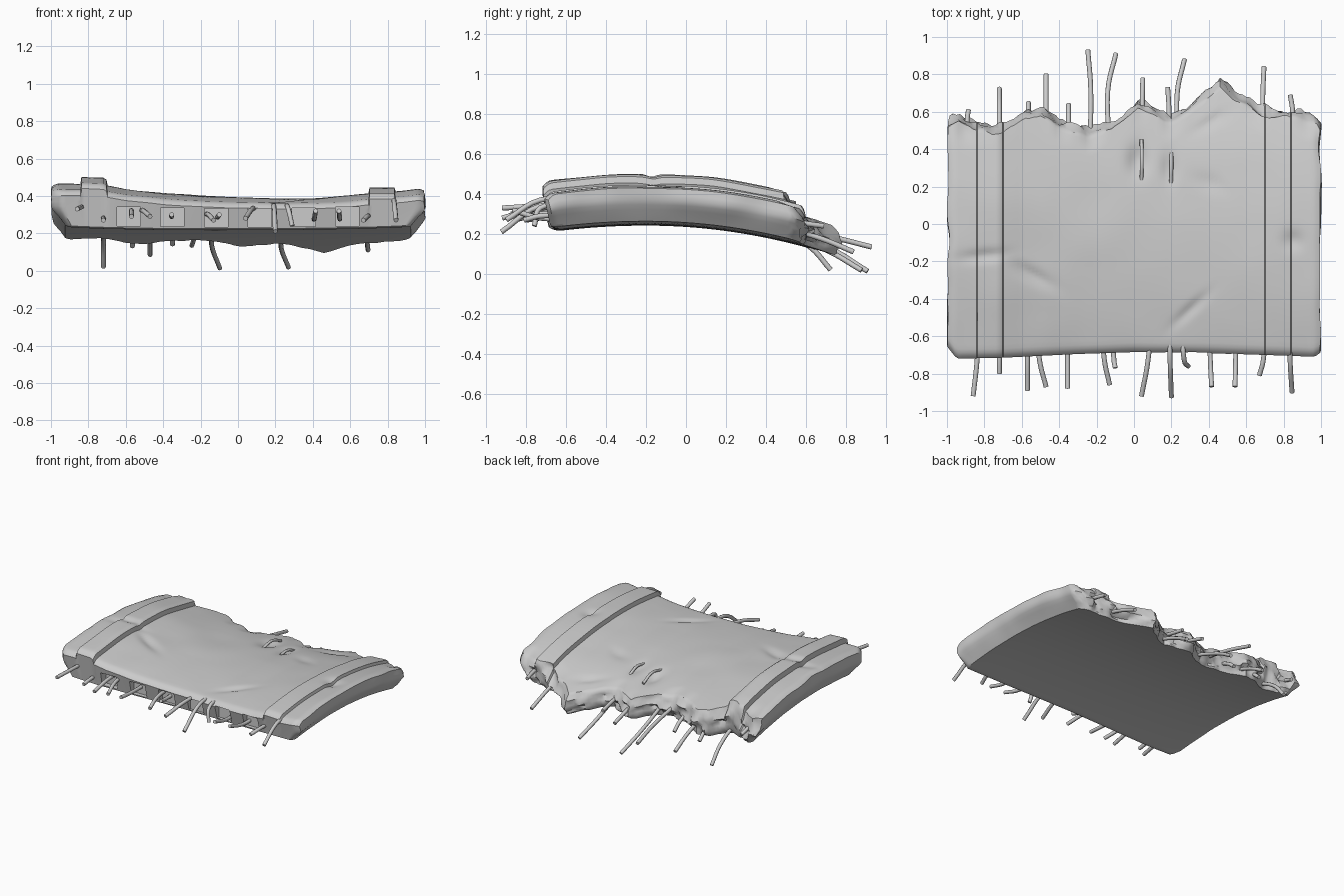
import bpy, bmesh, math
from mathutils import Vector, noise

if "Cube" in bpy.data.objects:
    bpy.data.objects.remove(bpy.data.objects["Cube"])


def interp(pts, x):
    # piecewise linear profile lookup
    if x <= pts[0][0]:
        return pts[0][1]
    for (a, p), (b, q) in zip(pts, pts[1:]):
        if x <= b:
            return p + (q - p) * (x - a) / (b - a)
    return pts[-1][1]


def bend(y):
    # sag of the slab along its length
    return 0.035 - (0.14 if y < -0.2 else 0.17) * (y + 0.2) ** 2


# cross-section of the deck with raised kerbs, at the front end
TOP = [(-1, .415), (-.97, .43), (-.843, .43), (-.837, .467), (-.72, .462), (-.703, .452), (-.697, .42),
       (-.6, .402), (-.4, .38), (-.2, .366), (0, .358), (.2, .352), (.4, .354), (.6, .366), (.697, .377),
       (.703, .408), (.837, .412), (.843, .392), (.97, .405), (1, .395)]
# broken back edge and front edge seen from above
BACK = [(-1, .55), (-.94, .585), (-.86, .535), (-.75, .52), (-.65, .55), (-.58, .6), (-.5, .62), (-.4, .55),
        (-.23, .505), (-.12, .54), (-.05, .59), (.02, .65), (.1, .62), (.2, .575), (.28, .62), (.35, .68),
        (.46, .77), (.55, .69), (.68, .61), (.85, .605), (.97, .575), (1, .54)]
FRONT = [(-1, -.66), (-.95, -.72), (-.7, -.715), (-.3, -.695), (0, -.685), (.3, -.688), (.7, -.7), (.97, -.71), (1, -.69)]
# surface damage: x, y, radius x, radius y, depth, rotation
DENTS = [(-.55, -.27, .13, .035, .018, -.5), (-.8, -.17, .12, .03, .016, .1), (.3, -.46, .12, .025, .014, .75),
         (.85, -.09, .05, .05, .018, 0), (.02, .34, .05, .08, .03, 0), (.19, .3, .04, .08, .02, 0),
         (.42, .55, .1, .03, .012, .5), (.4, .22, .08, .04, .01, -.4), (-.9, .5, .05, .06, .015, .4)]


def damage(x, y):
    total = 0
    for cx, cy, rx, ry, d, r in DENTS:
        u = (x - cx) * math.cos(r) + (y - cy) * math.sin(r)
        v = -(x - cx) * math.sin(r) + (y - cy) * math.cos(r)
        total += d * math.exp(-(u / rx) ** 2 - (v / ry) ** 2)
    return total


# columns, with doubled columns at the kerb steps
XS = []
for i in range(101):
    x = round(-1 + i * .02, 3)
    XS += [x - .003, x + .003] if abs(x) in (.84, .7) else [x]
VS = [0, .006, .014, .025, .04] + [.06 + .94 * i / 64 for i in range(65)]
WS = [0, .08, .2, .35, .5, .65, .8, .93, 1]


def slab_point(i, j, k):
    x, v, w = XS[i], VS[j], WS[k]
    front = interp(FRONT, x) + .03 * (1 - w)
    rough = noise.noise(Vector((x * 9, w * 3.2, 4))) * .05 + noise.noise(Vector((x * 22, w * 6, 9))) * .025
    inner = math.sin(math.pi * w)
    ragged = interp(BACK, x) - .035 * (1 - inner) * (1 if w > .5 else .8) + rough * (.4 + inner * .6)
    y = front + (ragged - front) * v
    d = y - front
    edge = max(0, 1 - d / .045) ** 2 * .025
    zt = interp(TOP, x) + bend(y) - edge - damage(x, y)
    zt += .006 * noise.noise(Vector((x * 4, y * 4, 1)))
    zt -= .05 * max(0, v - .93) / .07 * max(0, noise.noise(Vector((x * 7, 2, 2))))
    zb = .207 + .022 * x * x + bend(y) + max(0, 1 - d / .03) ** 2 * .012
    z = zb + (zt - zb) * w
    # tapered sides with a slightly worn outline
    taper = max(0, 1 - w / .6)
    x *= 1 - .075 * taper * abs(x) ** 6
    x += math.copysign(.014, x) * abs(x) ** 20 * (noise.noise(Vector((x * 2, y * 6, w))) - .4)
    return x, y, z


# broken slab: skin of a mapped grid block
bm = bmesh.new()
cache = {}


def vert(*key):
    if key not in cache:
        cache[key] = bm.verts.new(slab_point(*key))
    return cache[key]


I, J, K = len(XS) - 1, len(VS) - 1, len(WS) - 1
for k in (0, K):
    for i in range(I):
        for j in range(J):
            bm.faces.new([vert(i, j, k), vert(i + 1, j, k), vert(i + 1, j + 1, k), vert(i, j + 1, k)])
for j in (0, J):
    for i in range(I):
        for k in range(K):
            bm.faces.new([vert(i, j, k), vert(i + 1, j, k), vert(i + 1, j, k + 1), vert(i, j, k + 1)])
for i in (0, I):
    for j in range(J):
        for k in range(K):
            bm.faces.new([vert(i, j, k), vert(i, j + 1, k), vert(i, j + 1, k + 1), vert(i, j, k + 1)])
bmesh.ops.recalc_face_normals(bm, faces=bm.faces)


def add_object(name, bmx):
    me = bpy.data.meshes.new(name)
    bmx.to_mesh(me)
    bmx.free()
    ob = bpy.data.objects.new(name, me)
    bpy.context.collection.objects.link(ob)
    return ob


slab = add_object("broken_road_slab", bm)

# pockets in the front face
cb = bmesh.new()
for n in range(6):
    x = -.585 + n * .234
    made = bmesh.ops.create_cube(cb, size=1)["verts"]
    for v in made:
        v.co = Vector((x + v.co.x * .125, -.72 + v.co.y * .16, .283 + .02 * x * x + v.co.z * .1))
cutter = add_object("pocket_cutter", cb)
cutter.hide_render = True
mod = slab.modifiers.new("pockets", "BOOLEAN")
mod.object = cutter
mod.operation = "DIFFERENCE"
mod.solver = "EXACT"
bpy.ops.object.select_all(action="DESELECT")
slab.select_set(True)
bpy.context.view_layer.objects.active = slab
bpy.ops.object.modifier_apply(modifier="pockets")
bpy.data.objects.remove(cutter)
bpy.ops.object.shade_smooth_by_angle(angle=math.radians(40))


def rod(name, points, radius=.013):
    # reinforcing bar as a round bevelled curve
    cu = bpy.data.curves.new(name, "CURVE")
    cu.dimensions = "3D"
    cu.bevel_depth = radius
    cu.bevel_resolution = 2
    cu.resolution_u = 5
    cu.use_fill_caps = True
    sp = cu.splines.new("BEZIER")
    sp.bezier_points.add(len(points) - 1)
    for p, co in zip(sp.bezier_points, points):
        p.co = co
        p.handle_left_type = p.handle_right_type = "AUTO"
    ob = bpy.data.objects.new(name, cu)
    bpy.context.collection.objects.link(ob)


# front bars: root x, tip x, tip y, root z, tip z
for x0, x1, y1, z0, z1 in [(-.83, -.86, -.92, .34, .33), (-.72, -.72, -.8, .28, .27), (-.57, -.57, -.89, .32, .29),
                           (-.52, -.47, -.87, .32, .29), (-.355, -.355, -.88, .29, .3), (-.17, -.13, -.86, .3, .27),
                           (-.11, -.1, -.77, .29, .3), (.09, .04, -.92, .33, .28), (.19, .2, -.925, .34, .21),
                           (.26, .29, -.76, .33, .24), (.405, .415, -.87, .28, .32), (.545, .54, -.87, .28, .32),
                           (.7, .67, -.81, .29, .27), (.83, .845, -.9, .37, .27)]:
    rod("front_bar", [(x0, -.55, z0), (x0 + (x1 - x0) * .3, -.73, z0), (x1, y1, z1)])

# back bars: root x, tip x, tip y, root z, tip z
for x0, x1, y1, z0, z1 in [(-.89, -.885, .61, .28, .25), (-.72, -.72, .725, .21, .02), (-.565, -.565, .65, .22, .13),
                           (-.47, -.47, .8, .21, .085), (-.35, -.35, .64, .22, .14), (-.235, -.247, .93, .22, .135),
                           (-.13, -.097, .91, .21, .013), (.045, .047, .78, .22, .15), (.185, .18, .73, .22, .19),
                           (.24, .27, .88, .19, .018), (.69, .695, .84, .22, .11), (.845, .835, .69, .26, .24)]:
    mid = (y1 + .52) / 2
    rod("back_bar", [(x0, .42, z0 + .03), (x0 + (x0 - x1) * .3, mid, z0 + (z1 - z0) * .4), (x1, y1, z1)])

# bars exposed in the damaged deck
rod("deck_bar_left", [(.04, .23, .345), (.042, .34, .365), (.04, .45, .325)], .01)
rod("deck_bar_right", [(.198, .22, .345), (.2, .3, .352), (.2, .38, .32)], .01)
